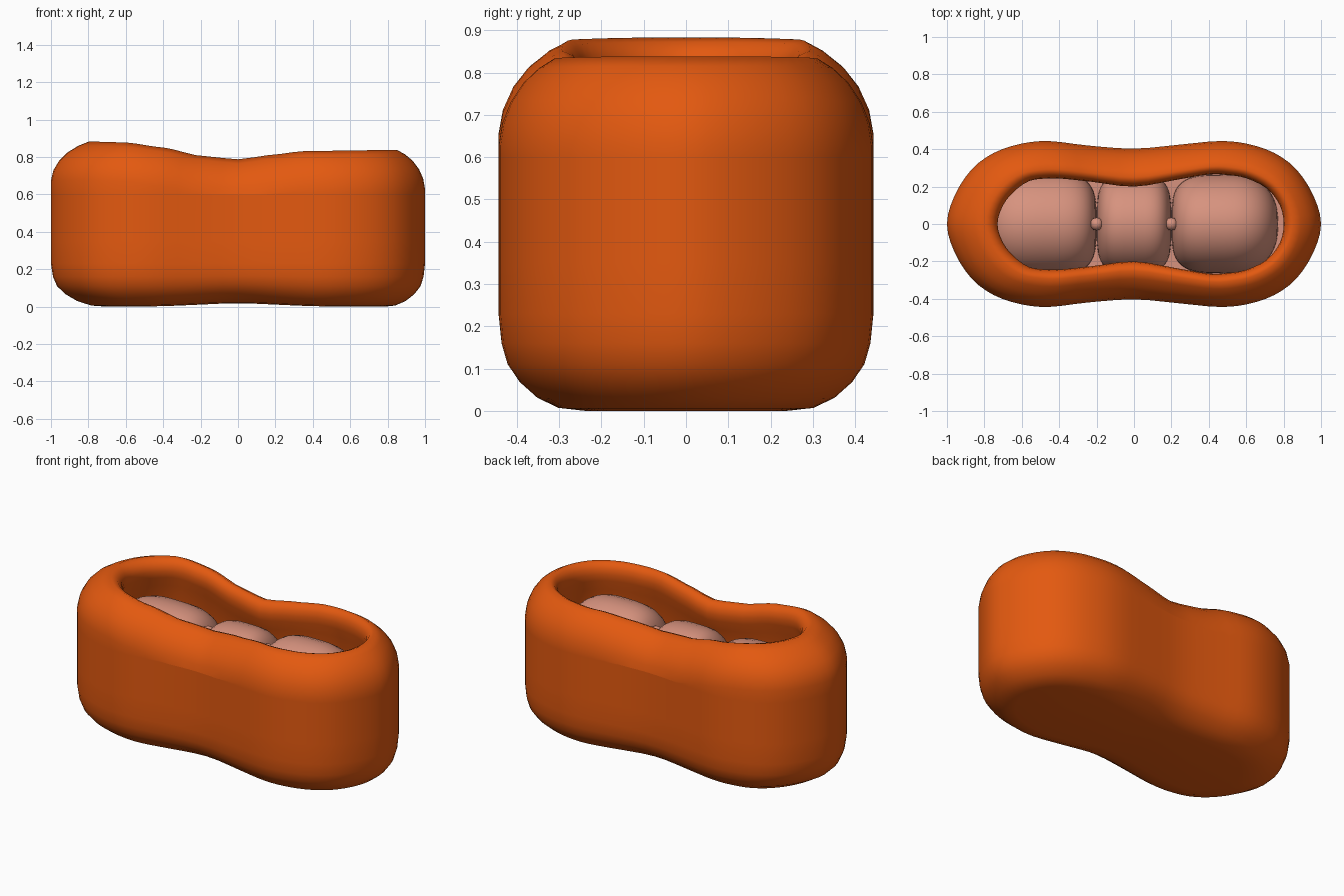
import bpy, bmesh, math

if "Cube" in bpy.data.objects:
    bpy.data.objects.remove(bpy.data.objects["Cube"])


def material(name, rgb):
    m = bpy.data.materials.new(name)
    m.diffuse_color = (*rgb, 1)
    m.use_nodes = True
    m.node_tree.nodes["Principled BSDF"].inputs["Base Color"].default_value = m.diffuse_color
    return m


ORANGE = material("orange", (0.77, 0.10, 0.005))
PINK = material("soft pink", (0.68, 0.29, 0.21))

# Half plan outlines, right end to left end (y >= 0)
OUTER = [(1, 0), (.96, .15), (.87, .29), (.75, .38), (.6, .43), (.45, .443),
         (.25, .425), (0, .403), (-.25, .42), (-.45, .443), (-.6, .43),
         (-.75, .38), (-.87, .29), (-.96, .15), (-1, 0)]
INNER = [(.8, 0), (.78, .1), (.71, .19), (.6, .245), (.5, .262), (.4, .265),
         (.22, .235), (0, .2), (-.22, .225), (-.38, .242), (-.47, .243),
         (-.56, .23), (-.64, .175), (-.7, .1), (-.73, 0)]
# Rim height along x
CREST = [(-.8, .885), (-.6, .88), (-.4, .853), (-.2, .808), (0, .79),
         (.2, .816), (.35, .834), (.85, .84)]


def closed_curve(half, sub=3):
    """Mirror a half outline and smooth it as a closed Catmull-Rom loop."""
    pts = half + [(x, -y) for x, y in half[-2:0:-1]]
    n, out = len(pts), []
    for i in range(n):
        a, b, c, d = (pts[(i + k) % n] for k in (-1, 0, 1, 2))
        for s in range(sub):
            t = s / sub
            out.append(tuple(
                .5 * (2 * q + (r - p) * t + (2 * p - 5 * q + 4 * r - w) * t * t
                      + (3 * q - p - 3 * r + w) * t ** 3)
                for p, q, r, w in zip(a, b, c, d)))
    return out


def crest(x):
    x = max(CREST[0][0], min(CREST[-1][0], x))
    for (x0, z0), (x1, z1) in zip(CREST, CREST[1:]):
        if x <= x1:
            f = (x - x0) / (x1 - x0)
            return z0 + (z1 - z0) * f * f * (3 - 2 * f) * .5 + (z1 - z0) * f * .5


LOOP_OUT, LOOP_IN = closed_curve(OUTER), closed_curve(INNER)


def ring(t, z, from_crest=False):
    """Plan loop between the outer (t=0) and inner (t=1) outlines."""
    pts = []
    for (xo, yo), (xi, yi) in zip(LOOP_OUT, LOOP_IN):
        x, y = xo + (xi - xo) * t, yo + (yi - yo) * t
        lift = .018 * math.exp(-(x / .3) ** 2) * max(0, 1 - z * 5)
        pts.append((x, y, crest(x) + z if from_crest else z + lift))
    return pts


def skin(name, rings, mat, angle=60):
    """Bridge rings into a closed smooth solid."""
    bm = bmesh.new()
    rows = [[bm.verts.new(p) for p in r] for r in rings]
    n = len(rows[0])
    for a, b in zip(rows, rows[1:]):
        for i in range(n):
            bm.faces.new((a[i], a[(i + 1) % n], b[(i + 1) % n], b[i]))
    bm.faces.new(rows[0])
    bm.faces.new(rows[-1])
    bmesh.ops.recalc_face_normals(bm, faces=bm.faces)
    me = bpy.data.meshes.new(name)
    bm.to_mesh(me)
    bm.free()
    me.materials.append(mat)
    ob = bpy.data.objects.new(name, me)
    bpy.context.collection.objects.link(ob)
    bpy.ops.object.select_all(action='DESELECT')
    ob.select_set(True)
    bpy.context.view_layer.objects.active = ob
    bpy.ops.object.shade_smooth_by_angle(angle=math.radians(angle))
    return ob


# Hollow shell: underside, outer wall, rolled rim, cavity wall and floor
outside = [(1.1, 0), (.8, .006), (.52, .03), (.28, .068), (.12, .11),
           (.04, .16), (0, .23), (0, .35), (0, .5), (0, .6)]
rim = [(.0, -.21), (.05, -.155), (.16, -.105), (.33, -.06), (.54, -.025),
       (.75, -.002), (.88, -.012), (.97, -.038), (1, -.07), (.97, -.11),
       (.86, -.17)]
cavity = [(.7, .52), (.62, .4), (.62, .2)]
skin("shell", [ring(t, z) for t, z in outside]
     + [ring(t, z, True) for t, z in rim]
     + [ring(t, z) for t, z in cavity], ORANGE)

# Soft filling under the cushions
skin("filling", [ring(.68, .21), ring(.68, .4), ring(.78, .45)], PINK)


def cushion(name, x0, x1, ry, rz, zc, p_left, p_right, steps=14, sides=32):
    """Rounded pillow along x, each end with its own squareness."""
    cx, hx = (x0 + x1) / 2, (x1 - x0) / 2
    rings = []
    for i in range(steps * 2 + 1):
        a = math.pi * (i / (steps * 2) - .5)
        p = p_left if a < 0 else p_right
        u = math.copysign(abs(math.sin(a)) ** (2 / p), a)
        r = max(abs(math.cos(a)) ** (2 / p), .02)
        rings.append([(cx + hx * u, ry * r * math.cos(k * math.tau / sides),
                       zc + rz * r * math.sin(k * math.tau / sides))
                      for k in range(sides)])
    return skin(name, rings, PINK)


cushion("left_cushion", -.82, -.2, .28, .3, .43, 2.5, 3.6)
cushion("middle_cushion", -.2, .2, .265, .3, .42, 3.6, 3.6)
cushion("right_cushion", .2, .77, .265, .32, .43, 3.6, 2.5)

# Small knots where the cushions meet
for side, x in (("left", -.2), ("right", .2)):
    bpy.ops.mesh.primitive_uv_sphere_add(segments=12, ring_count=8, radius=.035,
                                         location=(x, 0, .63))
    knot = bpy.context.object
    knot.name = side + "_knot"
    knot.data.materials.append(PINK)
    bpy.ops.object.shade_smooth()
